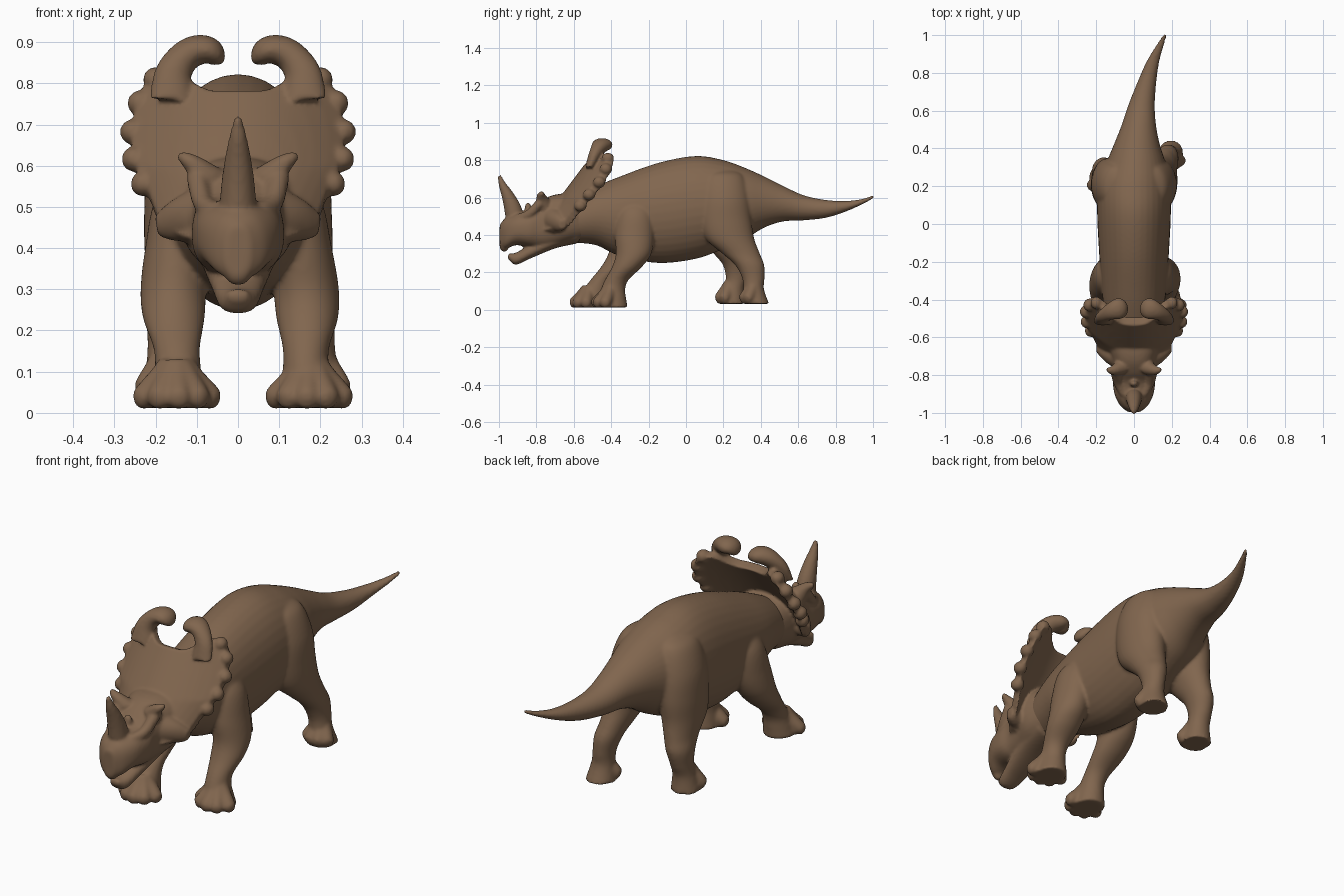
import bpy, bmesh, math
from mathutils import Vector, Matrix

cube = bpy.data.objects.get("Cube")
if cube:
    bpy.data.objects.remove(cube, do_unlink=True)

skin = bpy.data.materials.new("brown_skin")
skin.use_nodes = True
BROWN = (0.22, 0.133, 0.077, 1)
skin.diffuse_color = BROWN
skin.node_tree.nodes["Principled BSDF"].inputs["Base Color"].default_value = BROWN

X, Y, Z = Vector((1, 0, 0)), Vector((0, 1, 0)), Vector((0, 0, 1))


def spline(points, steps=6):
    """Catmull-Rom interpolation of equal-length tuples."""
    p = [Vector(q) for q in points]
    p = [p[0] * 2 - p[1]] + p + [p[-1] * 2 - p[-2]]
    out = []
    for i in range(1, len(p) - 2):
        a, b, c, d = p[i - 1:i + 3]
        for s in range(steps):
            t = s / steps
            out.append(b + (c - a) * (t / 2) + (a * 2 - b * 5 + c * 4 - d) * (t * t / 2)
                       + (b * 3 - a - c * 3 + d) * (t ** 3 / 2))
    return out + [p[-2]]


def squared(value, power):
    return math.copysign(abs(value) ** power, value)


def loft(bm, stations, u=X, v=None, power=1, sides=36):
    """Tube through (x, y, z, radius_u, radius_v); v follows the path if not given.
    A power below 1 makes the section boxier."""
    st = spline(stations)
    rings = []
    for i, s in enumerate(st):
        c = Vector(s[:3])
        tangent = Vector(st[min(i + 1, len(st) - 1)][:3]) - Vector(st[max(i - 1, 0)][:3])
        w = v or tangent.cross(u).normalized()
        rings.append([bm.verts.new(c + u * (squared(math.cos(a), power) * max(s[3], .005))
                                   + w * (squared(math.sin(a), power) * max(s[4], .005)))
                      for a in (2 * math.pi * k / sides for k in range(sides))])
    for r, q in zip(rings, rings[1:]):
        for k in range(sides):
            n = (k + 1) % sides
            bm.faces.new((r[k], r[n], q[n], q[k]))
    bm.faces.new(rings[0])
    bm.faces.new(rings[-1])
    return [vert for r in rings for vert in r]


def trunk(bm, profile, power=1):
    """Tube along y from (x, y, top, bottom, half_width)."""
    loft(bm, [(x, y, (t + b) / 2, w, (t - b) / 2) for x, y, t, b, w in profile], X, Z, power)


def horn(bm, stations, side, u):
    """Tube through (x, y, z, radius_u, radius_v), mirrored by side."""
    loft(bm, [(side * x, y, z, a, b) for x, y, z, a, b in stations], u)


def ball(bm, loc, size):
    m = Matrix.Translation(loc) @ Matrix.Diagonal((*size, 1))
    bmesh.ops.create_uvsphere(bm, u_segments=16, v_segments=10, radius=1, matrix=m)


def leg(bm, stations, side, dx, dy, floor, fan, reach):
    """Leg with a fan of toes; dx and dy shift the foot for the stride."""
    path = []
    for x, y, z, rx, ry in stations:
        k = max(0, 1 - z / .45)
        path.append((side * x + dx * k, y + dy * k, z, rx, ry))
    loft(bm, path, X, Y)
    fx, fy = path[-1][:2]
    for deg in fan:
        a = math.radians(deg) * side
        out = Vector((math.sin(a), -math.cos(a), 0))
        toe = [(fx + out.x * reach * d, fy + out.y * reach * d, floor + h, r, r) for d, h, r in (
            (.2, .11, .03), (.55, .075, .031), (.95, .042, .032), (1.25, .025, .026), (1.38, .02, .012))]
        for vert in loft(bm, toe, out.cross(Z)):
            vert.co.z = max(vert.co.z, floor)


def finish(name, bm, voxel, smooth):
    """Fuse the overlapping volumes into one smooth skin."""
    bmesh.ops.recalc_face_normals(bm, faces=bm.faces)
    mesh = bpy.data.meshes.new(name)
    bm.to_mesh(mesh)
    bm.free()
    mesh.materials.append(skin)
    obj = bpy.data.objects.new(name, mesh)
    bpy.context.collection.objects.link(obj)
    fuse = obj.modifiers.new("fuse", 'REMESH')
    fuse.mode, fuse.voxel_size, fuse.use_smooth_shade = 'VOXEL', voxel, True
    relax = obj.modifiers.new("relax", 'SMOOTH')
    relax.factor, relax.iterations = .5, smooth


# Torso with neck, tail and all four legs
bm = bmesh.new()
trunk(bm, [(0, -.7, .54, .38, .08), (0, -.6, .60, .36, .12), (0, -.48, .66, .345, .15),
           (0, -.36, .71, .29, .17), (0, -.15, .785, .25, .185), (0, .05, .822, .272, .195),
           (0, .2, .8, .325, .192), (.01, .32, .757, .38, .158), (.015, .42, .712, .44, .122),
           (.025, .52, .662, .472, .092), (.04, .63, .612, .478, .07), (.068, .75, .587, .492, .05),
           (.1, .86, .582, .527, .034), (.14, .95, .595, .567, .02), (.167, 1.006, .616, .597, .01)])
front_leg = [(.08, -.27, .6, .05, .06), (.115, -.27, .52, .085, .1), (.148, -.275, .4, .08, .105),
             (.165, -.28, .3, .08, .095), (.168, -.315, .23, .075, .08), (.165, -.37, .16, .057, .063),
             (.165, -.39, .11, .056, .065), (.17, -.395, .06, .065, .075), (.175, -.395, .012, .075, .083)]
hind_leg = [(.07, .2, .75, .04, .06), (.1, .2, .71, .075, .11), (.122, .205, .6, .097, .135),
            (.133, .21, .48, .095, .14), (.145, .235, .38, .085, .13), (.16, .295, .3, .068, .1),
            (.175, .34, .24, .06, .078), (.185, .36, .17, .05, .06), (.19, .362, .11, .053, .055),
            (.195, .372, .032, .068, .072)]
for side, dx, front_dy, hind_dy in ((1, 0, 0, 0), (-1, .025, -.12, -.14)):
    leg(bm, front_leg, side, dx, front_dy, .006, (-75, -38, -5, 28, 65), .078)
    leg(bm, hind_leg, side, dx, hind_dy, .028, (-55, -18, 18, 52), .06)
finish("body_and_legs", bm, .008, 6)

# Skull and lower jaw
bm = bmesh.new()
trunk(bm, [(0, -.996, .455, .33, .03), (0, -.965, .49, .325, .07), (0, -.91, .512, .345, .1),
           (0, -.84, .53, .335, .112), (0, -.785, .575, .325, .108), (0, -.72, .61, .33, .12),
           (0, -.64, .62, .35, .14), (0, -.55, .6, .37, .12)], .8)
trunk(bm, [(0, -.952, .3, .272, .022), (0, -.91, .305, .241, .046), (0, -.83, .35, .275, .065),
           (0, -.7, .42, .328, .09), (0, -.58, .46, .355, .1)], .85)

# Beak hook, nose horn and the small knob behind it
ball(bm, (0, -.972, .345), (.035, .025, .036))
loft(bm, [(0, -.91, .46, .047, .05), (0, -.926, .54, .042, .046), (0, -.953, .61, .033, .033),
          (0, -.982, .67, .021, .02), (0, -.998, .718, .009, .009)])
ball(bm, (0, -.845, .54), (.022, .018, .035))


def frill_point(x, z):
    y = -.66 + .75 * (z - .62) + (1.9 + max(0, .6 - z) * 9) * x * x
    return Vector((x, y, z))


# Frill: a curved fan from the skull to its outline, given a thickness
half = spline([(0, .785), (.06, .785), (.1, .8), (.15, .835), (.205, .82), (.24, .77), (.257, .69),
               (.25, .61), (.22, .545), (.175, .45), (.08, .42), (0, .43)], 4)
outline = half[:-1] + [Vector((-p.x, p.y)) for p in reversed(half[1:])]
levels = 7
rows = []
for i in range(1, levels + 1):
    f = i / levels
    rows.append([bm.verts.new(frill_point(p.x * f, .55 + (p.y - .55) * f)) for p in outline])
faces = [bm.faces.new(rows[0])]
count = len(outline)
for a, b in zip(rows, rows[1:]):
    for k in range(count):
        n = (k + 1) % count
        faces.append(bm.faces.new((a[k], a[n], b[n], b[k])))
bmesh.ops.recalc_face_normals(bm, faces=faces)
shell = bmesh.ops.extrude_face_region(bm, geom=faces, use_keep_orig=True)
for vert in [g for g in shell["geom"] if isinstance(g, bmesh.types.BMVert)]:
    vert.co += Vector((0, .045, -.017))

for side in (1, -1):
    # Scallops around the frill
    for x, z in ((.2, .815), (.238, .758), (.256, .688), (.252, .622), (.23, .562)):
        p = frill_point(x, z) + Vector((0, .02, -.006))
        ball(bm, (side * p.x, p.y, p.z), (.031, .034, .031))
    # Curled horns on top of the frill, swelling towards the tip
    horn(bm, [(.165, -.515, .76, .025, .05), (.158, -.49, .82, .034, .045), (.132, -.465, .862, .045, .039),
              (.1, -.45, .88, .054, .037), (.07, -.448, .878, .054, .034), (.055, -.45, .86, .04, .026),
              (.053, -.45, .845, .018, .014)], side, Y)
    # Brow horns, cheek spikes and brow ridges
    horn(bm, [(.07, -.755, .56, .045, .045), (.1, -.77, .595, .03, .028), (.125, -.775, .615, .02, .018),
              (.145, -.77, .626, .01, .01)], side, Y)
    horn(bm, [(.08, -.7, .48, .075, .075), (.13, -.69, .47, .055, .058), (.17, -.675, .46, .036, .042),
              (.198, -.66, .455, .018, .025)], side, Y)
    horn(bm, [(.05, -.9, .48, .03, .03), (.085, -.84, .51, .025, .025), (.1, -.78, .57, .025, .025)], side, X)
finish("head_and_frill", bm, .0075, 4)
